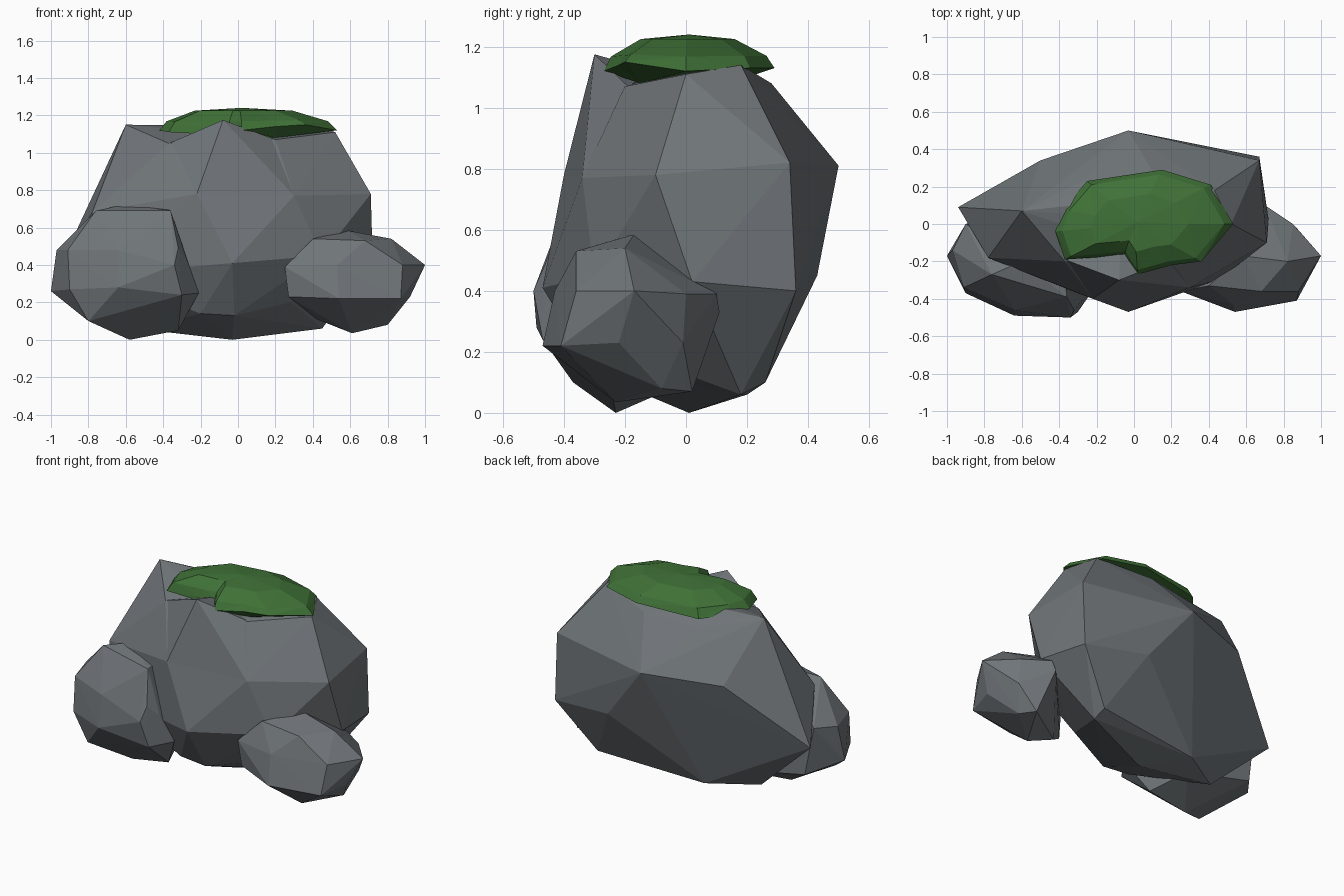
import bpy
import bmesh
from mathutils import Vector

default_cube = bpy.data.objects.get("Cube")
if default_cube:
    bpy.data.objects.remove(default_cube, do_unlink=True)


def make_material(name, colour):
    material = bpy.data.materials.new(name)
    material.use_nodes = True
    material.diffuse_color = colour
    shader = next(n for n in material.node_tree.nodes if n.type == "BSDF_PRINCIPLED")
    shader.inputs["Base Color"].default_value = colour
    shader.inputs["Roughness"].default_value = 1
    return material


def finish(name, bm, material):
    """Turn a bmesh into a flat-shaded object with one colour."""
    bmesh.ops.recalc_face_normals(bm, faces=bm.faces)
    mesh = bpy.data.meshes.new(name)
    bm.to_mesh(mesh)
    bm.free()
    mesh.materials.append(material)
    part = bpy.data.objects.new(name, mesh)
    bpy.context.scene.collection.objects.link(part)
    return part


def make_rock(name, corners, material):
    """Wrap a faceted stone around its corner points."""
    bm = bmesh.new()
    for corner in corners:
        bm.verts.new(corner)
    hull = bmesh.ops.convex_hull(bm, input=bm.verts)
    unused = {v for v in hull["geom_interior"] if isinstance(v, bmesh.types.BMVert)}
    bmesh.ops.delete(bm, geom=list(unused), context="VERTS")
    return finish(name, bm, material)


def make_cap(name, rim, layers, top, bottom, material):
    """Loft shrinking copies of a rim and close them with two fans."""
    bm = bmesh.new()
    rings = []
    for scale, height, rim_share in layers:
        ring = []
        for x, y, z in rim:
            level = height + (z - height) * rim_share
            ring.append(bm.verts.new((x * scale, y * scale, level)))
        rings.append(ring)
    count = len(rim)
    for lower, upper in zip(rings, rings[1:]):
        for i in range(count):
            j = (i + 1) % count
            bm.faces.new((lower[i], lower[j], upper[j], upper[i]))
    for ring, tip in ((rings[0], bottom), (rings[-1], top)):
        centre = bm.verts.new(Vector(tip))
        for i in range(count):
            bm.faces.new((ring[i], ring[(i + 1) % count], centre))
    bmesh.ops.triangulate(bm, faces=bm.faces)
    return finish(name, bm, material)


stone = make_material("grey stone", (.16, .177, .19, 1))
moss = make_material("green moss", (.05, .165, .038, 1))

# Large boulder: crown, upper belt, lower belt, underside
make_rock("main_boulder", [
    (-.6, .07, 1.15), (-.37, -.2, 1.05), (.2, -.2, 1.07),
    (.52, 0, 1.11), (.43, .18, 1.14), (-.27, .23, 1.06), (.1, .28, 1.08),
    (-.22, -.4, .78), (.3, -.34, .77), (.71, -.1, .78),
    (.67, .34, .82), (-.03, .5, .81), (-.5, .34, .79), (-.78, -.18, .68),
    (-.03, -.47, .41), (.45, -.3, .45), (.72, .02, .43),
    (.67, .36, .4), (.25, .43, .45), (-.94, .09, .42), (-.75, -.2, .35),
    (-.2, -.29, .14), (-.02, -.3, .13), (.28, -.2, .2), (-.03, .01, 0),
    (.45, .18, .06), (.44, .26, .1), (-.27, .2, .06), (-.55, .03, .06),
], stone)

# Pointed ridge rising from the front of the large boulder
make_rock("front_ridge", [
    (-.08, -.3, 1.175), (-.22, -.4, .78), (.3, -.34, .77),
    (-.37, -.19, 1.05), (.2, -.19, 1.07), (-.07, -.1, 1.12),
], stone)

# Smaller boulder on the model's right
make_rock("right_small_boulder", [
    (-.6, -.2, .725), (-.37, -.26, .7), (-.36, -.39, .69), (-.76, -.27, .69),
    (-.64, -.46, .48), (-.32, -.46, .49), (-.27, -.4, .42), (-.91, -.34, .48),
    (-.34, -.5, .4), (-.97, -.14, .48), (-.9, 0, .5), (-1, -.17, .26),
    (-.9, -.37, .27), (-.64, -.49, .28), (-.3, -.47, .24), (-.21, -.34, .25),
    (-.85, .02, .2), (-.8, -.37, .1), (-.58, -.23, 0), (-.32, -.24, .05),
    (-.4, 0, .1),
], stone)

# Smaller boulder on the model's left
make_rock("left_small_boulder", [
    (.58, -.17, .585), (.4, -.33, .54), (.82, -.2, .54), (.68, -.36, .53),
    (.25, -.36, .39), (.53, -.43, .4), (.88, -.36, .4), (1, -.17, .4),
    (.85, 0, .39), (.7, .1, .39), (.68, .11, .33), (.27, -.35, .23),
    (.54, -.47, .22), (.87, -.41, .22), (.92, -.22, .23), (.86, -.01, .23),
    (.42, -.22, .11), (.61, -.23, .035), (.8, -.08, .08), (.75, .02, .07),
], stone)

# Moss cap draped over the crown
moss_rim = [
    (-.42, -.04, 1.12), (-.37, -.19, 1.11), (-.14, -.17, 1.12),
    (-.05, -.16, 1.14), (.02, -.27, 1.12), (.2, -.22, 1.14),
    (.36, -.2, 1.15), (.53, 0, 1.12), (.41, .21, 1.13), (.15, .29, 1.13),
    (-.25, .23, 1.11), (-.38, .08, 1.12),
]
moss_layers = [(1, 1.12, 1), (.91, 1.18, .2), (.55, 1.225, 0)]
make_cap("moss_cap", moss_rim, moss_layers, (.02, .01, 1.24), (.2, -.15, 1.08), moss)
